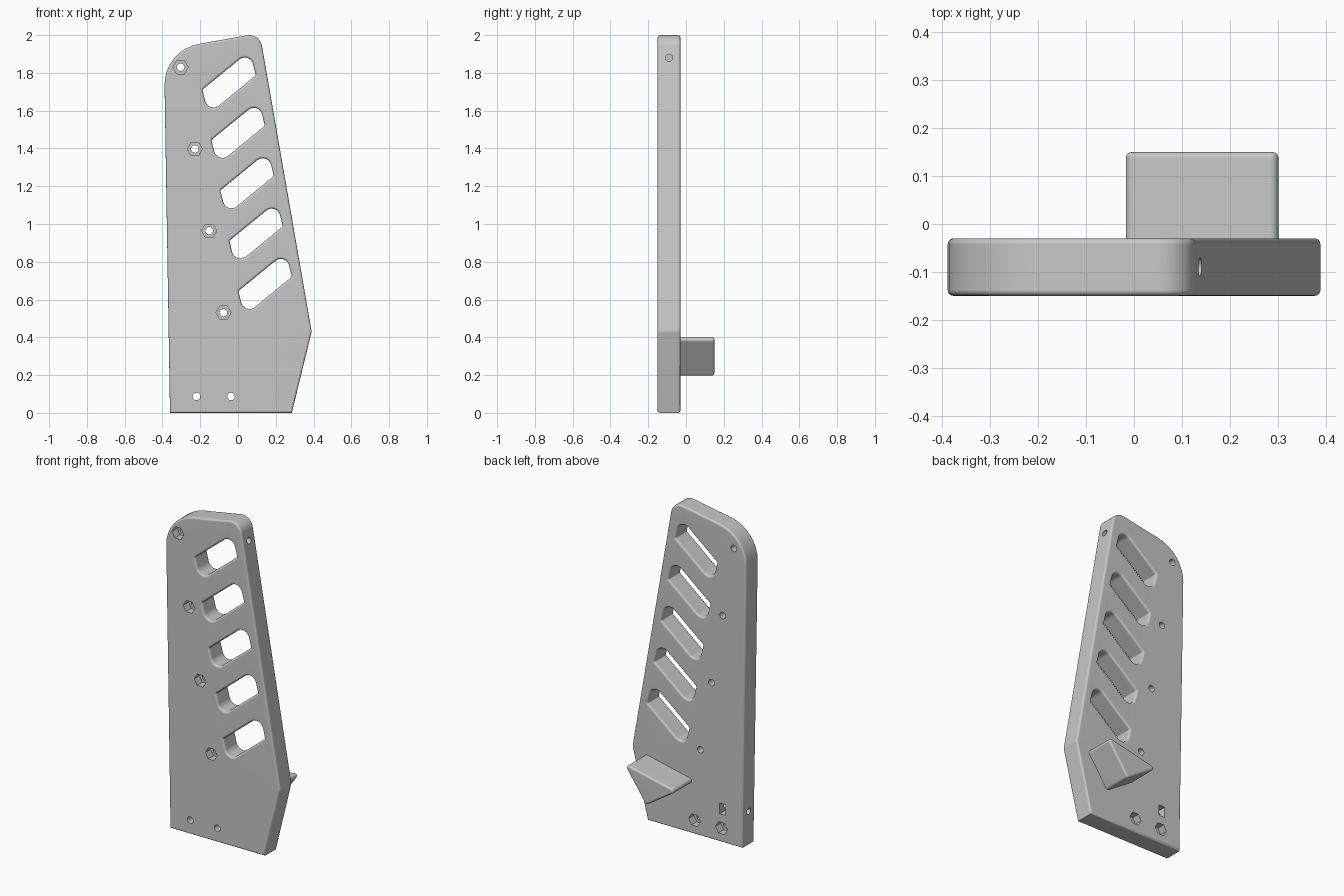
import bpy, bmesh, math
from mathutils import Vector, Matrix

cube = bpy.data.objects.get("Cube")
if cube:
    bpy.data.objects.remove(cube, do_unlink=True)

grey = bpy.data.materials.new("plain grey")
grey.use_nodes = True
grey.diffuse_color = (0.57, 0.57, 0.57, 1)
grey.node_tree.nodes["Principled BSDF"].inputs["Base Color"].default_value = (0.57, 0.57, 0.57, 1)


def rounded(corners, steps=8):
    """Closed outline from (x, z, radius) corners."""
    pts = [Vector(c[:2]) for c in corners]
    out = []
    for i, (x, z, r) in enumerate(corners):
        c = pts[i]
        u = (pts[i - 1] - c).normalized()
        v = (pts[(i + 1) % len(pts)] - c).normalized()
        if r == 0:
            out.append(c)
            continue
        half = u.angle(v) / 2
        t = r / math.tan(half)
        mid = c + (u + v).normalized() * (r / math.sin(half))
        a, b = (c + u * t - mid).normalized(), (c + v * t - mid).normalized()
        out += [mid + a.slerp(b, k / steps).normalized() * r for k in range(steps + 1)]
    return out


def shifted(loop, d):
    """Move an outline to the left of its direction by d, with mitred corners."""
    out = []
    for i, p in enumerate(loop):
        e = (p - loop[i - 1]).normalized()
        f = (loop[(i + 1) % len(loop)] - p).normalized()
        n, m = Vector((-e.y, e.x)), Vector((-f.y, f.x))
        out.append(p + (n + m) * (d / (1 + n.dot(m))))
    return out


def link(name, bm):
    mesh = bpy.data.meshes.new(name)
    bmesh.ops.recalc_face_normals(bm, faces=bm.faces)
    bm.to_mesh(mesh)
    bm.free()
    mesh.materials.append(grey)
    obj = bpy.data.objects.new(name, mesh)
    bpy.context.collection.objects.link(obj)
    return obj


def slab(name, loops, y0, y1, d, segs=4):
    """Extrude outlines along y with rounded rims; holes run clockwise."""
    bm = bmesh.new()
    arcs = [math.pi / 2 * k / segs for k in range(segs + 1)]
    rim = [(d * (1 - math.sin(a)), d * (1 - math.cos(a))) for a in arcs]
    levels = [(s, y0 + h) for s, h in rim] + [(s, y1 - h) for s, h in reversed(rim)]
    caps = ([], [])
    for loop in loops:
        n = len(loop)
        rings = [[bm.verts.new((p.x, y, p.y)) for p in shifted(loop, s)] for s, y in levels]
        for a, b in zip(rings, rings[1:]):
            for i in range(n):
                j = (i + 1) % n
                bm.faces.new((a[i], a[j], b[j], b[i]))
        for cap, ring in zip(caps, (rings[0], rings[-1])):
            cap += [bm.edges.get((ring[i - 1], ring[i])) for i in range(n)]
    for cap, side in zip(caps, (-1, 1)):
        bmesh.ops.triangle_fill(bm, edges=cap, use_beauty=True, normal=(0, side, 0))
    return link(name, bm)


def finish(obj):
    bpy.ops.object.select_all(action='DESELECT')
    obj.select_set(True)
    bpy.context.view_layer.objects.active = obj
    bpy.ops.object.shade_smooth_by_angle(angle=math.radians(35))
    mod = obj.modifiers.new("even shading", 'WEIGHTED_NORMAL')
    mod.keep_sharp = True


def cut(target, cutter):
    cutter.hide_render = True
    mod = target.modifiers.new("cut", 'BOOLEAN')
    mod.operation, mod.solver, mod.object = 'DIFFERENCE', 'EXACT', cutter
    bpy.context.view_layer.objects.active = target
    bpy.ops.object.modifier_apply(modifier=mod.name)
    bpy.data.objects.remove(cutter, do_unlink=True)


def peg(a, b, r, sides=20):
    """Round or six-sided cutter between two points."""
    a, b = Vector(a), Vector(b)
    turn = (b - a).to_track_quat('Z', 'Y').to_matrix().to_4x4()
    spin = Matrix.Rotation(math.radians(30), 4, 'Z')
    bm = bmesh.new()
    bmesh.ops.create_cone(bm, cap_ends=True, segments=sides, radius1=r, radius2=r,
                          depth=(b - a).length,
                          matrix=Matrix.Translation((a + b) / 2) @ turn @ spin)
    return link("cutter", bm)


FRONT, BACK, MID = -0.15, -0.03, -0.09

# Side plate with five slanted slots
outline = rounded([(-0.36, 0, 0), (0.285, 0, 0), (0.39, 0.43, 0.04),
                   (0.115, 2.011, 0.07), (-0.392, 1.92, 0.22)])
loops = [outline]
for k in range(5):
    dx, dz = -0.0476 * k, 0.2666 * k
    slot = [(0.002, 0.645, 0.008), (0.253, 0.85, 0.045),
            (0.285, 0.72, 0.008), (0.034, 0.515, 0.045)]
    loops.append(rounded([(x + dx, z + dz, r) for x, z, r in slot]))
plate = slab("side_plate", loops, FRONT, BACK, 0.012)

# Screw holes: nut pockets at the front for the upper row, at the back for the lower pair
upper = [(-0.304 + 0.0757 * k, 1.83 - 0.433 * k, FRONT, 0.05) for k in range(4)]
lower = [(x, 0.087, BACK, -0.05) for x in (-0.22, -0.037)]
for x, z, y, depth in upper + lower:
    cut(plate, peg((x, FRONT - 0.1, z), (x, BACK + 0.1, z), 0.02))
    cut(plate, peg((x, y - depth, z), (x, y + depth, z), 0.04, 6))

# Edge holes: one into the top slot, one into the square nut slot
cut(plate, peg((0.08, MID, 1.88), (0.3, MID, 1.88), 0.019))
cut(plate, peg((-0.5, MID, 0.205), (-0.18, MID, 0.205), 0.019))
bm = bmesh.new()
bmesh.ops.create_cube(bm, size=1, matrix=Matrix.Translation((-0.228, -0.05, 0.205))
                      @ Matrix.Diagonal((0.04, 0.14, 0.066, 1)))
cut(plate, link("cutter", bm))
finish(plate)

# Wedge-shaped rest on the back
wedge = slab("back_wedge", [rounded([(-0.042, 0.33, 0.016), (0.17, 0.192, 0.016),
                                     (0.322, 0.41, 0.016)])], -0.06, 0.15, 0.012)
finish(wedge)
